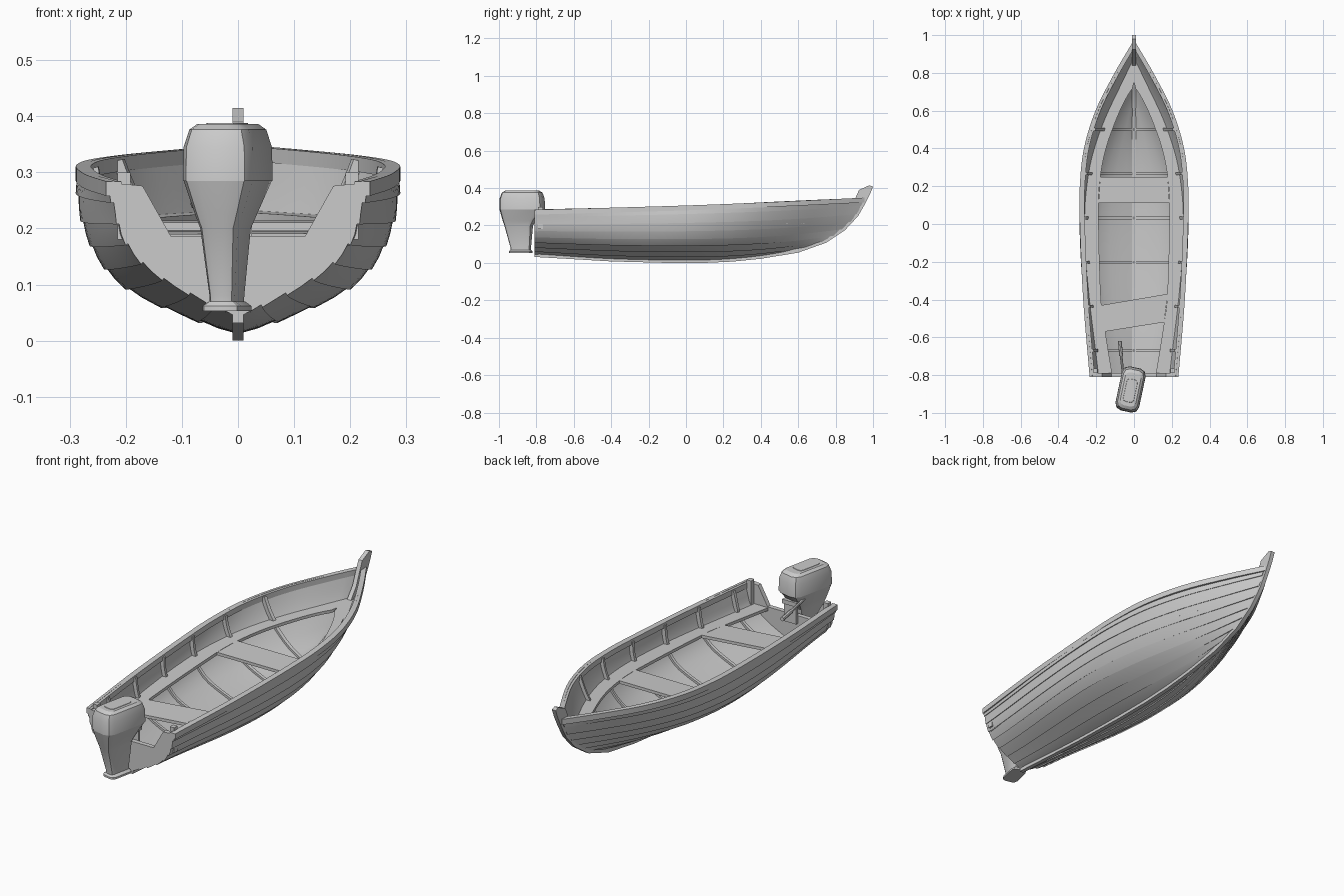
import bpy, bmesh, math
from mathutils import Vector, Matrix

if "Cube" in bpy.data.objects:
    bpy.data.objects.remove(bpy.data.objects["Cube"])


def curve(t, pts):
    """Smooth interpolation through (t, value) points."""
    t = min(max(t, pts[0][0]), pts[-1][0])
    n = len(pts)

    def slope(k):
        a, b = pts[max(k - 1, 0)], pts[min(k + 1, n - 1)]
        return (b[1] - a[1]) / (b[0] - a[0])
    for i in range(n - 1):
        (t0, a), (t1, b) = pts[i], pts[i + 1]
        if t <= t1:
            h = t1 - t0
            s = (t - t0) / h
            return ((2*s**3 - 3*s**2 + 1) * a + (s**3 - 2*s**2 + s) * h * slope(i)
                    + (3*s**2 - 2*s**3) * b + (s**3 - s**2) * h * slope(i + 1))


def finish(name, bm, mirror=False):
    bmesh.ops.recalc_face_normals(bm, faces=bm.faces)
    me = bpy.data.meshes.new(name)
    bm.to_mesh(me)
    bm.free()
    me.shade_smooth()
    me.set_sharp_from_angle(angle=math.radians(25))
    ob = bpy.data.objects.new(name, me)
    bpy.context.collection.objects.link(ob)
    if mirror:
        ob.modifiers.new("mirror", 'MIRROR').use_mirror_merge = False
    return ob


def loft(name, rings, mirror=False):
    """Skin a run of closed rings and cap both ends."""
    bm = bmesh.new()
    vs = [[bm.verts.new(p) for p in r] for r in rings]
    for a, b in zip(vs, vs[1:]):
        for i in range(len(a)):
            j = (i + 1) % len(a)
            bm.faces.new((a[i], a[j], b[j], b[i]))
    bm.faces.new(vs[0])
    bm.faces.new(vs[-1])
    return finish(name, bm, mirror)


def slab(name, outline, direction):
    """Extrude a flat outline along a direction."""
    d = Vector(direction)
    a = [Vector(p) for p in outline]
    return loft(name, [a, [p + d for p in a]])


def box(name, lo, hi, mirror=False):
    ring = lambda z: [(lo[0], lo[1], z), (hi[0], lo[1], z), (hi[0], hi[1], z), (lo[0], hi[1], z)]
    return loft(name, [ring(lo[2]), ring(hi[2])], mirror)


# Hull lines: u runs stern to bow, v runs keel to sheer
Y0 = -0.81
BEAM = [(0, .232), (.232, .266), (.459, .284), (.572, .284), (.686, .262), (.8, .2), (.912, .1), (1, .009)]
SHEER = [(0, .282), (.46, .305), (.74, .325), (1, .347)]
KEEL = [(0, .045), (.29, .02), (.57, .012), (.72, .017), (.86, .035), (1, .068)]
STEM = [(.068, .6), (.12, .75), (.185, .84), (.25, .905), (.345, .955)]
G = [0, .1, .25, .4, .6, .8, 1]
AFT = list(zip(G, [0, .22, .52, .73, .88, .94, 1]))
MID = list(zip(G, [0, .3, .65, .83, .945, .995, 1]))
FORE = list(zip(G, [0, .2, .42, .58, .74, .88, 1]))


def bow_y(v):
    return curve(.068 + v * .279, STEM)


def section(u, v):
    if u < .42:
        w, end = 1 - u / .42, AFT
    else:
        w, end = (u - .42) / .58, FORE
    w = w * w * (3 - 2 * w)
    f = (1 - w) * curve(v, MID) + w * curve(v, end)
    zk = curve(u, KEEL)
    return curve(u, BEAM) * f, zk + (curve(u, SHEER) - zk) * v


def hull_point(u, v, off=0):
    x, z = section(u, v)
    x0, z0 = section(u, max(v - .02, 0))
    x1, z1 = section(u, min(v + .02, 1))
    n = Vector((z1 - z0, x0 - x1)).normalized()
    return Vector((max(x + off * n[0], 0), Y0 + u * (bow_y(v) - Y0), z + off * n[1]))


def at_y(y, v, off=0):
    return hull_point(min((y - Y0) / (bow_y(v) - Y0), 1), v, off)


def inside_width(y, z):
    v = .6
    for _ in range(12):
        u = min((y - Y0) / (bow_y(v) - Y0), 1)
        zk = curve(u, KEEL)
        v = min(max((z - zk) / (curve(u, SHEER) - zk), 0), 1)
    return max(hull_point(u, v).x - .006, .001)


# Overlapping plank hull
N = 44
US = [i / N for i in range(N + 1)]
KNOTS = [0, .08, .17, .28, .4, .54, .69, .85, 1]
rings = []
for u in US:
    r = []
    for j, (a, b) in enumerate(zip(KNOTS, KNOTS[1:])):
        r += [hull_point(u, a, .005 if j else 0), hull_point(u, (a + b) / 2, .0025), hull_point(u, b)]
    r += [hull_point(u, v / 12, -.012) for v in range(12, -1, -1)]
    rings.append(r)
loft("planked_hull", rings, True)

# Gunwale rails
rings = []
for u in US:
    p = hull_point(u, 1)
    xi = max(p.x - .024, 0)
    rings.append([(p.x + .003, p.y, p.z - .024), (p.x + .003, p.y, p.z + .002),
                  (xi, p.y, p.z + .002), (xi, p.y, p.z - .024)])
loft("gunwale", rings, True)

# Keel and stem in one curved timber
keel = [(-.81, .032), (-.4, .008), (-.1, 0), (.1, 0), (.25, .007), (.4, .022), (.6, .055), (.75, .108), (.85, .175),
        (.92, .25), (.96, .32), (.985, .37), (1, .408), (.98, .415), (.925, .39), (.905, .345), (.88, .285),
        (.83, .22), (.75, .15), (.6, .09), (.4, .055), (.2, .037), (0, .031), (-.4, .04), (-.81, .064)]
slab("keel_and_stem", [(-.01, y, z) for y, z in keel], (.02, 0, 0))

# Transom with motor notch
half = [hull_point(0, v / 16) for v in range(1, 17)]
right = [(p.x, Y0, p.z) for p in half] + [(.17, Y0, .276), (.12, Y0, .187)]
left = [(-x, y, z) for x, y, z in reversed(right)]
slab("transom", right + left + [(0, Y0, .04)], (0, .022, 0))
box("corner_post", (.192, -.79, .18), (.215, -.765, .3), True)

# Ribs, deeper above the side benches
for k in range(6):
    y = .5 - .234 * k
    rings = []
    for i in range(17):
        v = i / 16 * .97
        d = .022 if v < .6 else .03
        rings.append([at_y(y + s, v, o) for s, o in ((-.007, -.008), (.007, -.008), (.007, -d), (-.007, -d))])
    loft("rib_%d" % (k + 1), rings, True)


# Side benches meeting at the bow, following the sheer
def seat_z(y):
    return .207 + .03 * y


EDGE = [(-.8, .115), (-.55, .155), (-.4, .175), (.11, .188), (.25, .178), (.4, .148), (.55, .095), (.66, .045), (.73, 0)]
rings = []
for i in range(51):
    y = -.795 + i / 50 * 1.68
    z = seat_z(y)
    w = inside_width(y, z)
    e = min(max(curve(y, EDGE), 0), w - .0005)
    rings.append([(w, y, z), (e, y, z), (e, y, z - .014), (w, y, z - .014)])
loft("side_bench", rings, True)

# Thwarts: one square, one skewed
for name, pts in (("middle_seat", [(-.188, .11), (.188, .11), (.179, .25), (-.179, .25)]),
                  ("stern_seat", [(-.157, -.57), (.16, -.52), (.178, -.37), (-.174, -.43)])):
    slab(name, [(x, y, seat_z(y)) for x, y in pts], (0, 0, -.014))

# Outboard motor: chamfered rings (z, back, front, half width), turned slightly
TURN = Matrix.Translation((-.018, -.875, 0)) @ Matrix.Rotation(math.radians(-12), 4, 'Z')


def motor_part(name, levels, cut=.55):
    rings = []
    for z, b, f, w in levels:
        c, m = w * cut, w * cut * .3
        corner = [(w, f - c), (w - m, f - m), (w - c, f)]
        q = corner + [(-x, y) for x, y in reversed(corner)]
        low = [(-w, b + c), (m - w, b + m), (c - w, b)]
        q += low + [(-x, y) for x, y in reversed(low)]
        rings.append([TURN @ Vector((x, y, z)) for x, y in q])
    return loft(name, rings)


motor_part("motor_cowl", [(.285, -.12, .118, .064), (.345, -.118, .116, .063),
                          (.376, -.107, .105, .054), (.386, -.09, .088, .042)])
motor_part("cowl_top_panel", [(.384, -.07, .055, .03), (.388, -.068, .053, .028)])
motor_part("motor_leg", [(.06, -.062, .045, .022), (.08, -.062, .045, .023), (.2, -.095, .055, .034),
                         (.225, -.103, .07, .043), (.286, -.119, .117, .063)])
motor_part("motor_foot", [(.053, -.07, .052, .036), (.062, -.07, .052, .036), (.07, -.063, .046, .024)])

# Tiller arm, grip and clamp
def bar(name, a, b, r):
    rings = []
    for p in (a, b):
        rings.append([(p[0] + r * math.cos(t * math.pi / 4), p[1], p[2] + r * math.sin(t * math.pi / 4))
                      for t in range(8)])
    loft(name, rings)


bar("tiller_arm", (-.055, -.82, .262), (-.069, -.69, .25), .007)
bar("tiller_grip", (-.068, -.7, .251), (-.075, -.62, .244), .01)
box("motor_clamp", (-.045, -.84, .235), (.03, -.77, .255))
box("clamp_plate", (-.04, -.788, .15), (.025, -.775, .24))
